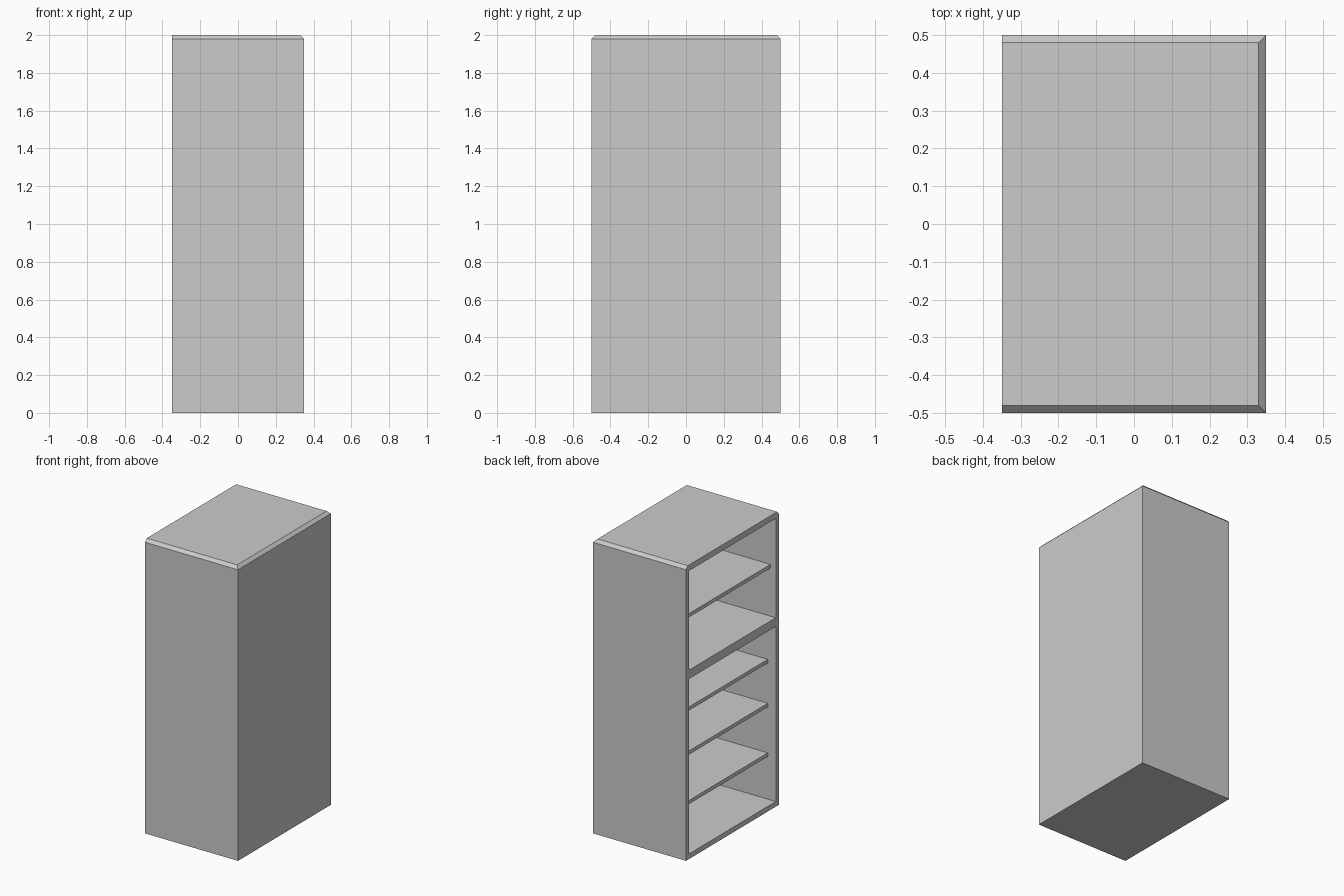
import bpy, bmesh
from mathutils import Matrix

if "Cube" in bpy.data.objects:
    bpy.data.objects.remove(bpy.data.objects["Cube"])

W, D, H = 0.70, 1.00, 2.00      # depth in x, width in y, height
WALL, CHAMFER = 0.035, 0.02
X0, X1 = -W / 2, W / 2          # the open side faces -x


def box(name, x, y, z):
    """Box object spanning three (low, high) ranges."""
    bm = bmesh.new()
    size = [b - a for a, b in (x, y, z)]
    mid = [(a + b) / 2 for a, b in (x, y, z)]
    bmesh.ops.create_cube(bm, size=1, matrix=Matrix.Translation(mid) @ Matrix.Diagonal((*size, 1)))
    mesh = bpy.data.meshes.new(name)
    bm.to_mesh(mesh)
    bm.free()
    obj = bpy.data.objects.new(name, mesh)
    bpy.context.collection.objects.link(obj)
    return obj


# Carcass with three chamfered top edges (the open side stays square)
carcass = box("carcass", (X0, X1), (-D / 2, D / 2), (0, H))
bm = bmesh.new()
bm.from_mesh(carcass.data)
edges = [e for e in bm.edges
         if all(v.co.z > H - 0.01 for v in e.verts)
         and not all(v.co.x < X0 + 0.01 for v in e.verts)]
bmesh.ops.bevel(bm, geom=edges, offset=CHAMFER, segments=1, affect='EDGES')
bm.to_mesh(carcass.data)
bm.free()

# Two open compartments, leaving a thick divider between them
inner_y = (-D / 2 + WALL, D / 2 - WALL)
back = X1 - WALL
for name, z in (("lower", (0.035, 1.225)), ("upper", (1.285, 1.96))):
    cutter = box(name + "_cutter", (X0 - 0.1, back), inner_y, z)
    cutter.hide_render = True
    cutter.hide_viewport = True
    cutter.display_type = 'WIRE'
    mod = carcass.modifiers.new(name + "_compartment", 'BOOLEAN')
    mod.operation = 'DIFFERENCE'
    mod.solver = 'EXACT'
    mod.object = cutter

# Recessed shelves: name, top height, setback from the opening
for name, top, setback in (("lower_shelf_1", 0.35, 0.06),
                           ("lower_shelf_2", 0.687, 0.06),
                           ("lower_shelf_3", 0.986, 0.06),
                           ("upper_shelf", 1.637, 0.04)):
    box(name, (X0 + setback, back), inner_y, (top - 0.025, top))
